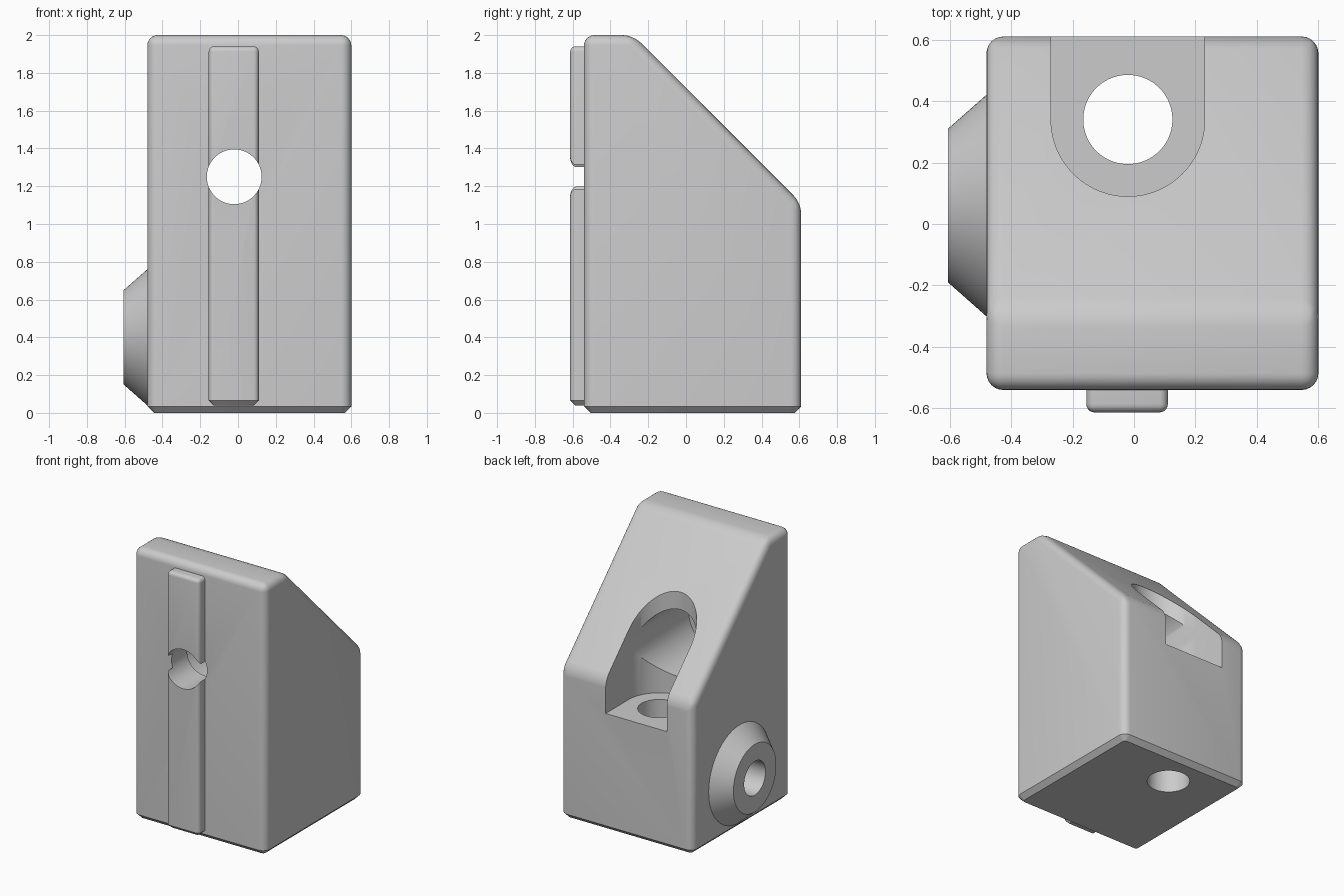
import bpy
import bmesh
from math import pi, radians
from mathutils import Matrix

cube = bpy.data.objects.get("Cube")
if cube:
    bpy.data.objects.remove(cube, do_unlink=True)

grey = bpy.data.materials.new("plain grey")
grey.use_nodes = True
colour = (0.6, 0.6, 0.6, 1)
grey.diffuse_color = colour
grey.node_tree.nodes["Principled BSDF"].inputs["Base Color"].default_value = colour

AXIS_X = -0.02   # shared centre line of the two screw holes
SCREW_Y = 0.34
SCREW_Z = 1.25
HOLE_R = 0.145
HEAD_R = 0.25


def make_object(name, bm):
    bmesh.ops.recalc_face_normals(bm, faces=bm.faces[:])
    mesh = bpy.data.meshes.new(name)
    bm.to_mesh(mesh)
    bm.free()
    mesh.materials.append(grey)
    obj = bpy.data.objects.new(name, mesh)
    bpy.context.collection.objects.link(obj)
    return obj


def prism(profile, x0, x1):
    """Extrude a (y, z) outline from x0 to x1."""
    bm = bmesh.new()
    face = bm.faces.new([bm.verts.new((x0, y, z)) for y, z in profile])
    out = bmesh.ops.extrude_face_region(bm, geom=[face])
    verts = [v for v in out["geom"] if isinstance(v, bmesh.types.BMVert)]
    bmesh.ops.translate(bm, verts=verts, vec=(x1 - x0, 0, 0))
    bmesh.ops.recalc_face_normals(bm, faces=bm.faces[:])
    return bm


def bevel(bm, rule, size, segments):
    edges = [e for e in bm.edges if rule(e)]
    bmesh.ops.bevel(bm, geom=edges, offset=size, segments=segments,
                    profile=0.5, affect="EDGES", clamp_overlap=True)


def touches(edge, axis, value):
    return all(abs(v.co[axis] - value) < 1e-4 for v in edge.verts)


def cone(name, centre, axis, r0, r1, length):
    """Round part from centre along axis, radius r0 to r1."""
    bm = bmesh.new()
    turn = {"x": Matrix.Rotation(pi / 2, 4, "Y"),
            "y": Matrix.Rotation(-pi / 2, 4, "X"),
            "z": Matrix.Identity(4)}[axis]
    move = Matrix.Translation(centre) @ turn @ Matrix.Translation((0, 0, length / 2))
    bmesh.ops.create_cone(bm, cap_ends=True, segments=96, radius1=r0,
                          radius2=r1, depth=length, matrix=move)
    return make_object(name, bm)


def cut(obj, cutters):
    for c in cutters:
        mod = obj.modifiers.new(c.name, "BOOLEAN")
        mod.operation = "DIFFERENCE"
        mod.solver = "EXACT"
        mod.object = c
    bpy.context.view_layer.update()
    graph = bpy.context.evaluated_depsgraph_get()
    mesh = bpy.data.meshes.new_from_object(obj.evaluated_get(graph))
    obj.modifiers.clear()
    obj.data = mesh


# Wedge-topped body: soft edges, chamfered foot
bm = prism([(-0.54, 0), (0.61, 0), (0.61, 1.11), (-0.28, 2), (-0.54, 2)], -0.48, 0.60)
bevel(bm, lambda e: not touches(e, 2, 0), 0.055, 6)
bevel(bm, lambda e: touches(e, 2, 0), 0.035, 1)
body = make_object("body", bm)

# Guide rail on the front
bm = prism([(-0.613, 0.04), (-0.50, 0.04), (-0.50, 1.94), (-0.613, 1.94)], -0.155, 0.11)
bevel(bm, lambda e: not touches(e, 1, -0.50) and not touches(e, 2, 0.04), 0.027, 5)
bevel(bm, lambda e: touches(e, 2, 0.04) and not touches(e, 1, -0.50), 0.027, 1)
rail = make_object("guide_rail", bm)

# Tapered boss on the side
boss = cone("side_boss", (-0.605, 0.06, 0.40), "x", 0.25, 0.378, 0.145)

# Cutters: access slot, screw holes, head recess, blind side hole
slot_box = make_object("slot_box_cutter", prism(
    [(SCREW_Y, 0.865), (0.9, 0.865), (0.9, 2.3), (SCREW_Y, 2.3)],
    AXIS_X - HEAD_R, AXIS_X + HEAD_R))
slot_end = cone("slot_end_cutter", (AXIS_X, SCREW_Y, 0.865), "z", HEAD_R, HEAD_R, 1.4)
foot_hole = cone("foot_hole_cutter", (AXIS_X, SCREW_Y, -0.2), "z", HOLE_R, HOLE_R, 1.3)
front_hole = cone("front_hole_cutter", (AXIS_X, -0.8, SCREW_Z), "y", HOLE_R, HOLE_R, 1.1)
recess = cone("head_recess_cutter", (AXIS_X, -0.36, SCREW_Z), "y", HEAD_R, HEAD_R, 0.70)
side_hole = cone("side_hole_cutter", (-0.8, 0.06, 0.40), "x", 0.125, 0.125, 0.8)
cutters = [slot_box, slot_end, foot_hole, front_hole, recess, side_hole]

cut(body, cutters)
cut(rail, [front_hole])
cut(boss, [side_hole])
for c in cutters:
    bpy.data.objects.remove(c, do_unlink=True)

# Smooth shading with crisp machined edges
for obj in (body, rail, boss):
    bpy.ops.object.select_all(action="DESELECT")
    obj.select_set(True)
    bpy.context.view_layer.objects.active = obj
    bpy.ops.object.shade_smooth_by_angle(angle=radians(30))
